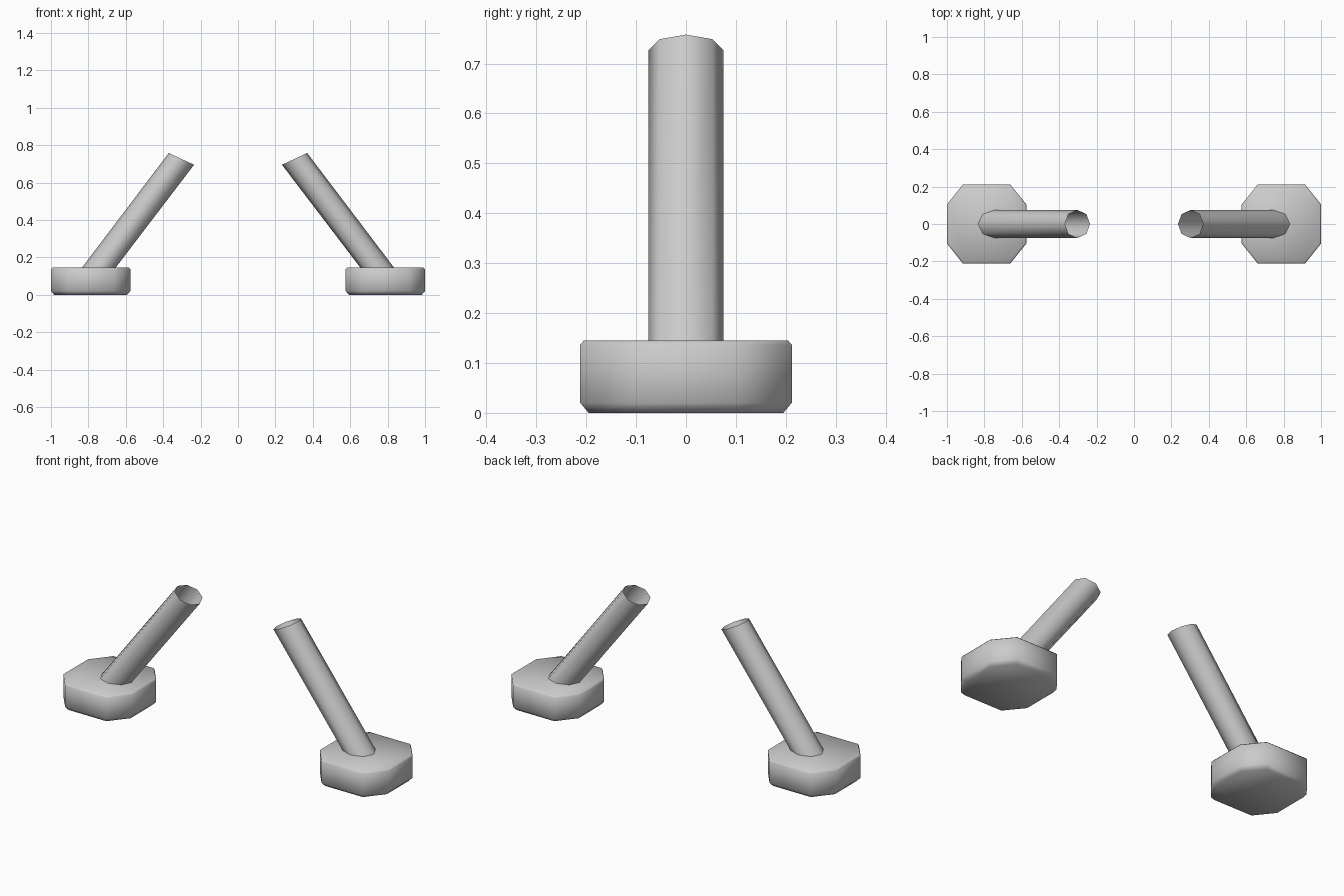
import bpy, bmesh, math
from mathutils import Vector

if "Cube" in bpy.data.objects:
    bpy.data.objects.remove(bpy.data.objects["Cube"])


def loft(name, rings, capped):
    """Skin a stack of equal-sided rings, optionally closing both ends."""
    bm = bmesh.new()
    loops = [[bm.verts.new(p) for p in ring] for ring in rings]
    n = len(loops[0])
    for a, b in zip(loops, loops[1:]):
        for i in range(n):
            j = (i + 1) % n
            bm.faces.new((a[i], a[j], b[j], b[i]))
    if capped:
        bm.faces.new(loops[0])
        bm.faces.new(loops[-1])
    bmesh.ops.recalc_face_normals(bm, faces=bm.faces)
    mesh = bpy.data.meshes.new(name)
    bm.to_mesh(mesh)
    bm.free()
    obj = bpy.data.objects.new(name, mesh)
    bpy.context.collection.objects.link(obj)
    bpy.ops.object.select_all(action='DESELECT')
    obj.select_set(True)
    bpy.context.view_layer.objects.active = obj
    bpy.ops.object.shade_smooth_by_angle(angle=math.radians(60))
    return obj


# Eight-sided foot outline and its (height, scale) profile
OUTLINE = [(0.212, -0.105), (0.212, 0.105), (0.126, 0.212), (-0.126, 0.212),
           (-0.212, 0.105), (-0.212, -0.105), (-0.126, -0.212), (0.126, -0.212)]
PROFILE = [(0.0, 0.92), (0.02, 1.0), (0.137, 1.0), (0.145, 0.965)]


def rod_ring(centre, half, side):
    """Octagonal ring; half is the in-plane half width along x and z."""
    ring = []
    for k in range(8):
        a = k * math.pi / 4
        c = math.cos(a)
        ring.append(Vector((side * (centre[0] + half[0] * c),
                            0.075 * math.sin(a),
                            centre[1] + half[1] * c)))
    return ring


for side, label in ((-1, "left"), (1, "right")):
    # Chamfered foot pad
    loft(label + "_foot",
         [[(side * (0.788 + s * x), s * y, z) for x, y in OUTLINE]
          for z, s in PROFILE], True)
    # Leaning open-topped rod, its lower end sunk into the foot
    loft(label + "_rod",
         [rod_ring((0.771, 0.11), (0.09, 0.0), side),
          rod_ring((0.3025, 0.7265), (0.0675, 0.0315 * -1 * -1), side)], False)
